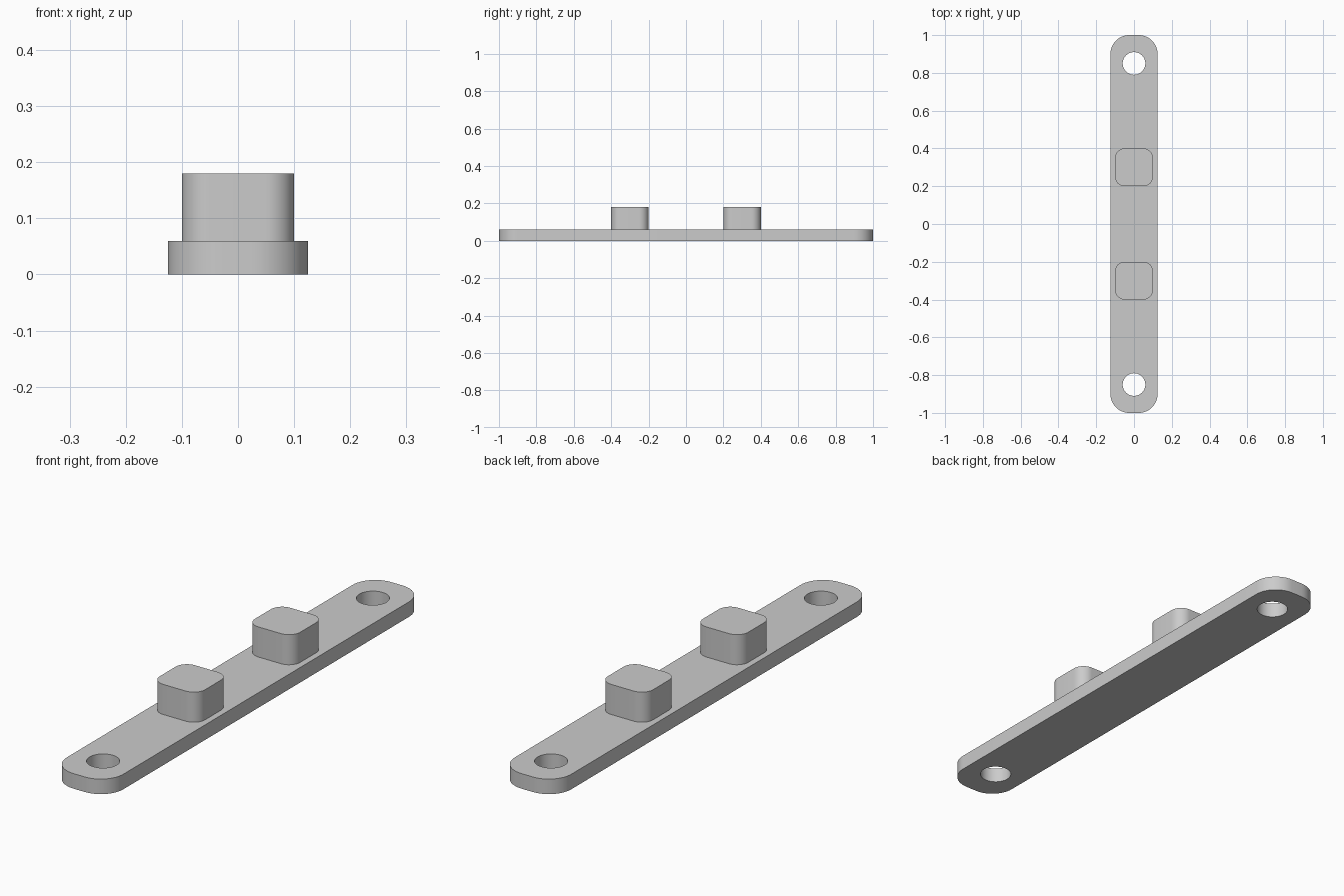
import bpy
import bmesh
from math import radians, pi, sin, cos

cube = bpy.data.objects.get("Cube")
if cube:
    bpy.data.objects.remove(cube, do_unlink=True)

grey = bpy.data.materials.new("light grey")
grey.use_nodes = True
colour = (0.6, 0.6, 0.6, 1)
grey.diffuse_color = colour
grey.node_tree.nodes["Principled BSDF"].inputs["Base Color"].default_value = colour


def rounded_outline(half_x, half_y, radius, steps=12):
    """Counter-clockwise outline of a rectangle with round corners."""
    points = []
    for quarter, (sx, sy) in enumerate([(1, 1), (-1, 1), (-1, -1), (1, -1)]):
        for i in range(steps + 1):
            a = (quarter + i / steps) * pi / 2
            points.append((sx * (half_x - radius) + radius * cos(a),
                           sy * (half_y - radius) + radius * sin(a)))
    return points


def prism(name, outline, bottom, top, y=0):
    """Extrude an outline upward from bottom to top."""
    bm = bmesh.new()
    base = bm.faces.new([bm.verts.new((px, py + y, bottom)) for px, py in outline])
    grown = bmesh.ops.extrude_face_region(bm, geom=[base], use_keep_orig=True)
    for v in grown["geom"]:
        if isinstance(v, bmesh.types.BMVert):
            v.co.z = top
    bmesh.ops.recalc_face_normals(bm, faces=bm.faces[:])
    mesh = bpy.data.meshes.new(name)
    bm.to_mesh(mesh)
    bm.free()
    mesh.materials.append(grey)
    obj = bpy.data.objects.new(name, mesh)
    bpy.context.collection.objects.link(obj)
    return obj


def activate(obj):
    bpy.ops.object.select_all(action="DESELECT")
    obj.select_set(True)
    bpy.context.view_layer.objects.active = obj


# Base plate with a screw hole near each end
plate = prism("base_plate", rounded_outline(0.125, 1, 0.1), 0, 0.06)
circle = [(0.06 * cos(a), 0.06 * sin(a))
          for a in (2 * pi * i / 48 for i in range(48))]
for y in (-0.85, 0.85):
    cutter = prism("hole_cutter", circle, -0.1, 0.2, y)
    cutter.hide_render = True
    cut = plate.modifiers.new("hole", "BOOLEAN")
    cut.operation = "DIFFERENCE"
    cut.solver = "EXACT"
    cut.object = cutter
    activate(plate)
    bpy.ops.object.modifier_apply(modifier=cut.name)
    bpy.data.objects.remove(cutter, do_unlink=True)

# Two rounded square pegs standing on the plate
parts = [plate]
for name, y in (("front_peg", -0.3), ("back_peg", 0.3)):
    parts.append(prism(name, rounded_outline(0.1, 0.1, 0.05), 0.06, 0.18, y))

for part in parts:
    activate(part)
    bpy.ops.object.shade_smooth_by_angle(angle=radians(30))
